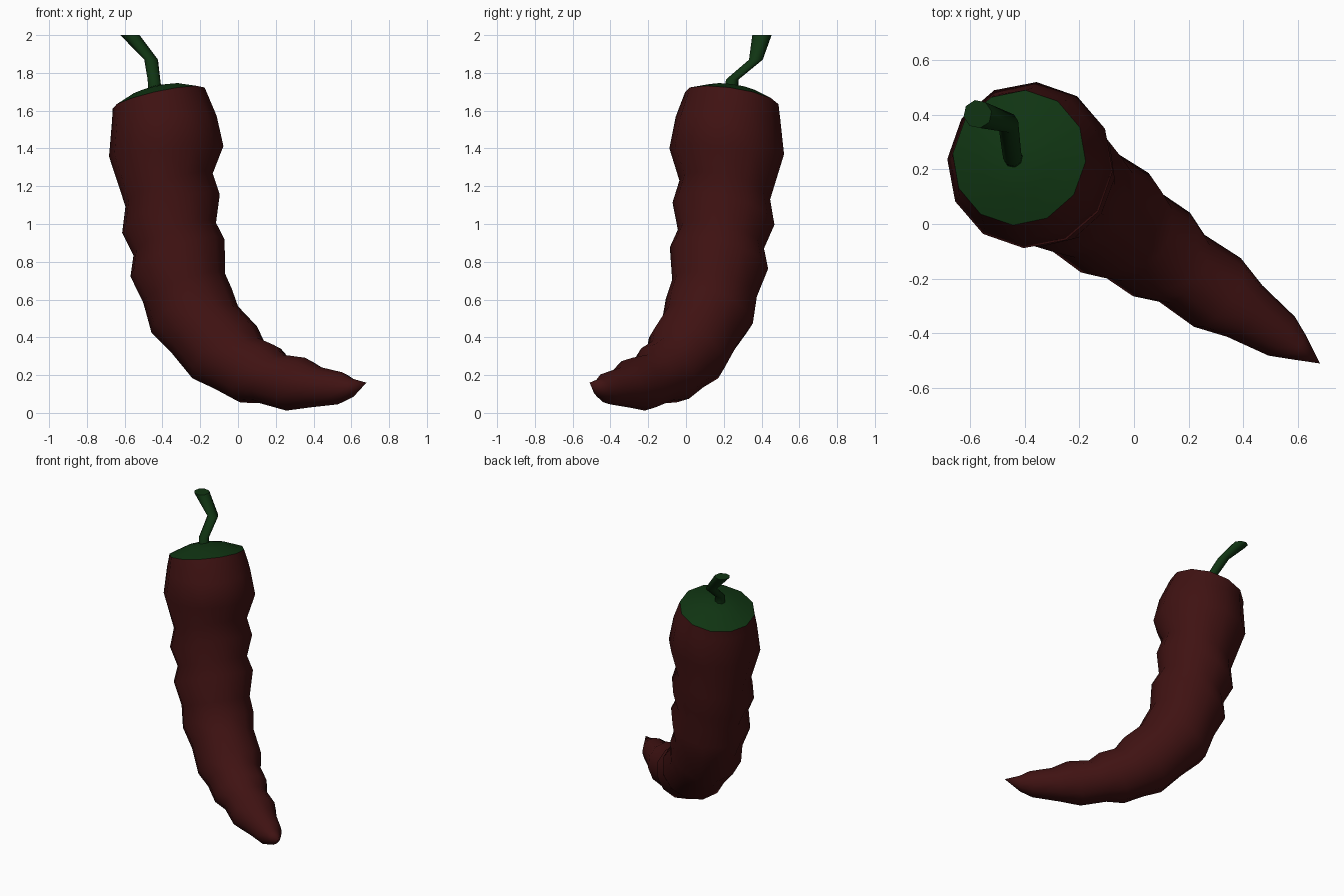
import bpy
import bmesh
from math import sin, cos, pi, radians
from mathutils import Vector

cube = bpy.data.objects.get("Cube")
if cube:
    bpy.data.objects.remove(cube)

# The fruit bends inside one vertical plane: BEND lies in it, SIDE is across it
BEND = Vector((0.826, -0.563, 0))
SIDE = Vector((0.563, 0.826, 0))
UP = Vector((0, 0, 1))


def material(name, colour):
    mat = bpy.data.materials.new(name)
    mat.use_nodes = True
    mat.diffuse_color = (*colour, 1)
    mat.node_tree.nodes["Principled BSDF"].inputs["Base Color"].default_value = (*colour, 1)
    return mat


def on_bend(x, z):
    """Point of the bend plane with the given x and height."""
    return Vector((x, -0.043 - 0.68 * x, z))


def add_ring(bm, centre, radius, tilt, sides):
    """Vertices of a circle tilted up towards the bend direction."""
    across = BEND * cos(radians(tilt)) + UP * sin(radians(tilt))
    ring = []
    for i in range(sides):
        a = 2 * pi * i / sides
        ring.append(bm.verts.new(centre + radius * (across * cos(a) + SIDE * sin(a))))
    return ring


def loft(name, rings, mat, sides, tip=None, flat_end=False):
    """Skin a row of (centre, radius, tilt) rings, closed by a tip point or a flat face."""
    bm = bmesh.new()
    loops = [add_ring(bm, *ring, sides) for ring in rings]
    for a, b in zip(loops, loops[1:]):
        for i in range(sides):
            j = (i + 1) % sides
            bm.faces.new((a[i], a[j], b[j], b[i]))
    if tip:
        point = bm.verts.new(tip)
        last = loops[-1]
        for i in range(sides):
            bm.faces.new((last[i], last[(i + 1) % sides], point))
    end = bm.faces.new(loops[-1]) if flat_end else None
    bmesh.ops.recalc_face_normals(bm, faces=bm.faces)
    for face in bm.faces:
        face.smooth = face is not end
    mesh = bpy.data.meshes.new(name)
    bm.to_mesh(mesh)
    bm.free()
    obj = bpy.data.objects.new(name, mesh)
    mesh.materials.append(mat)
    bpy.context.collection.objects.link(obj)
    return obj


red = material("dark red skin", (0.05, 0.006, 0.006))
green = material("dark green stalk", (0.005, 0.034, 0.006))

# Body: alternating wide and narrow rings (x, z, radius, tilt) down to the tip
RIM = (-0.42, 1.667, 0.25, 15)
BODY = [
    RIM,
    (-0.39, 1.56, 0.278, 3),
    (-0.38, 1.385, 0.305, 6),
    (-0.365, 1.18, 0.247, 24),
    (-0.355, 1.055, 0.278, 25),
    (-0.335, 0.92, 0.235, 25),
    (-0.32, 0.82, 0.268, 25),
    (-0.285, 0.66, 0.23, 23),
    (-0.245, 0.54, 0.242, 33),
    (-0.175, 0.44, 0.215, 42),
    (-0.07, 0.32, 0.22, 46),
    (0.0, 0.258, 0.185, 50),
    (0.1, 0.208, 0.185, 56),
    (0.175, 0.18, 0.148, 60),
    (0.305, 0.152, 0.152, 67),
    (0.405, 0.135, 0.114, 70),
    (0.54, 0.13, 0.086, 80),
    (0.6, 0.13, 0.052, 85),
]
loft("pepper_body", [(on_bend(x, z), r, t) for x, z, r, t in BODY], red, 12,
     tip=Vector((0.68, -0.51, 0.16)))

# Cap: shallow dome rising from the body rim
x, z, radius, tilt = RIM
rim = on_bend(x, z)
axis = UP * cos(radians(tilt)) - BEND * sin(radians(tilt))
loft("pepper_cap", [(rim + axis * h, radius * s, tilt)
                    for h, s in ((0, 1), (0.045, 0.55))],
     green, 12, tip=rim + axis * 0.07)

# Stem: thin crooked stalk that widens to a flat cut end
STEM = [
    ((-0.44, 0.24, 1.71), 0.036),
    ((-0.445, 0.245, 1.765), 0.034),
    ((-0.46, 0.37, 1.87), 0.037),
    ((-0.572, 0.402, 2.0), 0.052),
]
loft("pepper_stem", [(Vector(p), r, 0) for p, r in STEM], green, 8, flat_end=True)
